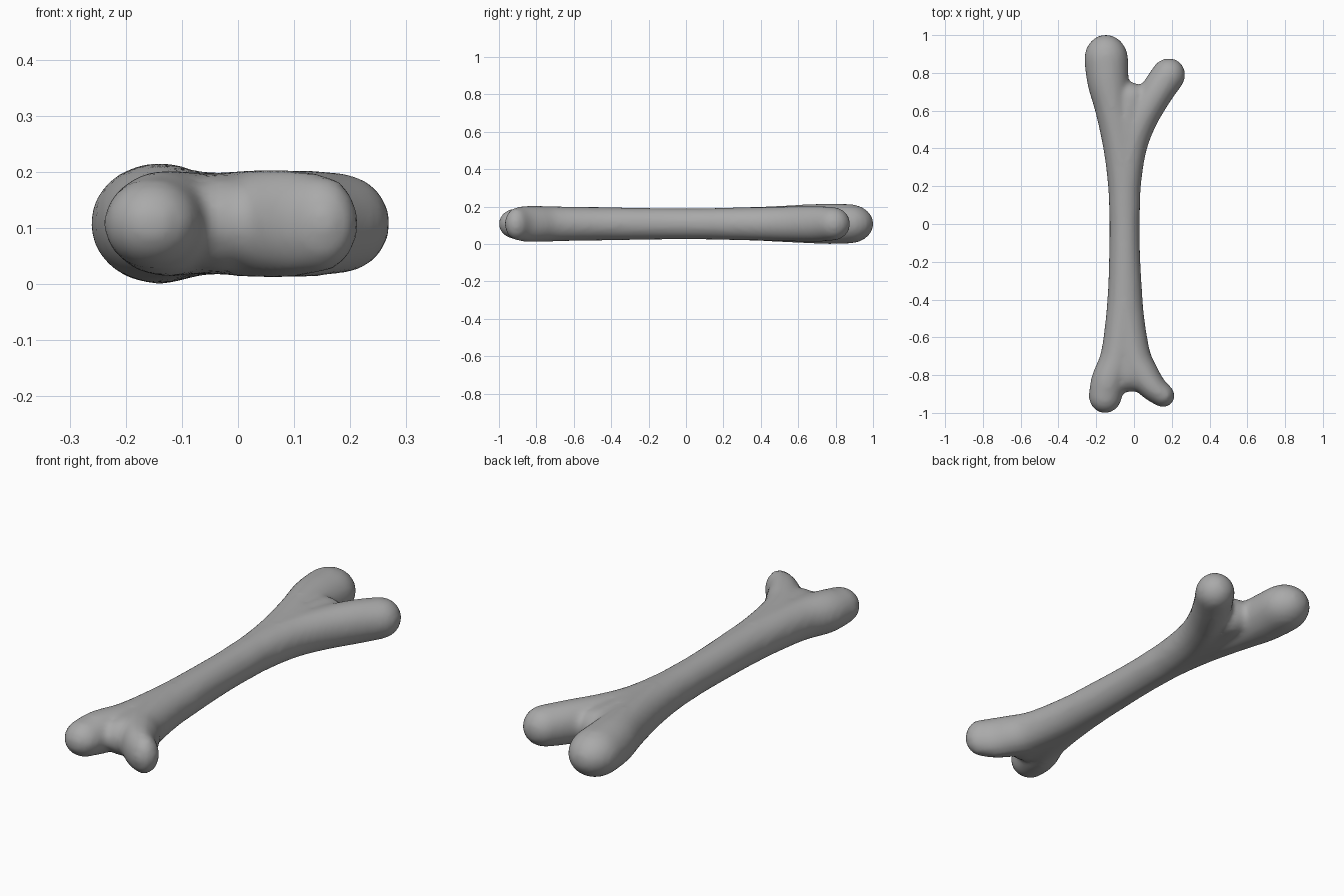
import bpy, bmesh
from math import sin, cos, pi
from mathutils import Vector

cube = bpy.data.objects.get("Cube")
if cube:
    bpy.data.objects.remove(cube, do_unlink=True)

SIDES, STEPS, CAP, MID_Z = 24, 6, 6, 0.108


def spline(a, b, c, d, t):
    """Catmull-Rom blend between b and c."""
    return 0.5 * (2 * b + (c - a) * t + (2 * a - 5 * b + 4 * c - d) * t * t
                  + (3 * b - a - 3 * c + d) * t ** 3)


def add_branch(bm, points, cap):
    """Sweep an oval along (x, y, half width, half height) with a rounded tip."""
    pts = [Vector(p) for p in points]
    pts = [pts[0]] + pts + [pts[-1]]
    stations = [spline(*pts[i:i + 4], k / STEPS)
                for i in range(len(pts) - 3) for k in range(STEPS)]
    stations.append(pts[-1])
    heading = (stations[-1] - stations[-4]).xy.normalized()
    end = stations[-1]
    for k in range(1, CAP + 1):
        a = k / CAP * pi * 0.48
        c = end.xy + heading * cap * sin(a)
        stations.append(Vector((c.x, c.y, end.z * cos(a), end.w * cos(a))))

    rings = []
    for i, s in enumerate(stations):
        before, after = stations[max(i - 1, 0)], stations[min(i + 1, len(stations) - 1)]
        d = (after - before).xy.normalized()
        rings.append([bm.verts.new((s.x - d.y * s.z * cos(a), s.y + d.x * s.z * cos(a),
                                    MID_Z + s.w * sin(a)))
                      for a in (2 * pi * n / SIDES for n in range(SIDES))])
    for r, q in zip(rings, rings[1:]):
        for n in range(SIDES):
            m = (n + 1) % SIDES
            bm.faces.new((r[n], r[m], q[m], q[n]))
    bm.faces.new(rings[0][::-1])
    bm.faces.new(rings[-1])


bm = bmesh.new()
# Back end: long thick prong, shorter splayed prong, web between them
add_branch(bm, [(-.05, -.1, .08, .083), (-.05, 0, .08, .083), (-.052, .2, .086, .086),
                (-.075, .4, .087, .092), (-.11, .6, .094, .102),
                (-.137, .75, .11, .108), (-.147, .87, .117, .106)], .133)
add_branch(bm, [(-.05, -.1, .08, .083), (-.05, 0, .08, .083), (-.048, .2, .085, .086),
                (-.02, .4, .087, .09), (.035, .55, .087, .094),
                (.115, .69, .088, .096), (.18, .785, .09, .09)], .095)
add_branch(bm, [(-.05, .3, .08, .086), (-.04, .5, .09, .092), (-.02, .66, .09, .088)], .09)
# Front end: blunt prong, outturned prong, web between them
add_branch(bm, [(-.05, .1, .08, .083), (-.05, -.1, .081, .084), (-.05, -.3, .086, .087),
                (-.06, -.5, .09, .09), (-.088, -.7, .09, .093),
                (-.135, -.83, .092, .094), (-.152, -.91, .088, .082)], .092)
add_branch(bm, [(-.05, .1, .08, .083), (-.05, -.1, .081, .084), (-.048, -.3, .088, .087),
                (-.04, -.5, .095, .09), (-.003, -.7, .092, .094),
                (.05, -.8, .085, .097), (.1, -.865, .073, .096), (.145, -.902, .064, .088)], .073)
add_branch(bm, [(-.05, -.4, .08, .086), (-.045, -.6, .09, .09), (-.03, -.79, .1, .088)], .1)
bmesh.ops.recalc_face_normals(bm, faces=bm.faces)

mesh = bpy.data.meshes.new("bone")
bm.to_mesh(mesh)
bm.free()
bone = bpy.data.objects.new("bone", mesh)
bpy.context.collection.objects.link(bone)
bpy.context.view_layer.objects.active = bone
bone.select_set(True)

# Fuse the branches into one skin and soften the joins
fuse = bone.modifiers.new("fuse", 'REMESH')
fuse.mode = 'VOXEL'
fuse.voxel_size = 0.014
soften = bone.modifiers.new("soften", 'SMOOTH')
soften.factor = 0.5
soften.iterations = 8
for name in ("fuse", "soften"):
    bpy.ops.object.modifier_apply(modifier=name)
bone.data.shade_smooth()

# Plain grey surface
grey = bpy.data.materials.new("bone grey")
grey.use_nodes = True
colour = (0.4, 0.4, 0.4, 1)
grey.diffuse_color = colour
grey.node_tree.nodes["Principled BSDF"].inputs["Base Color"].default_value = colour
bone.data.materials.clear()
bone.data.materials.append(grey)
